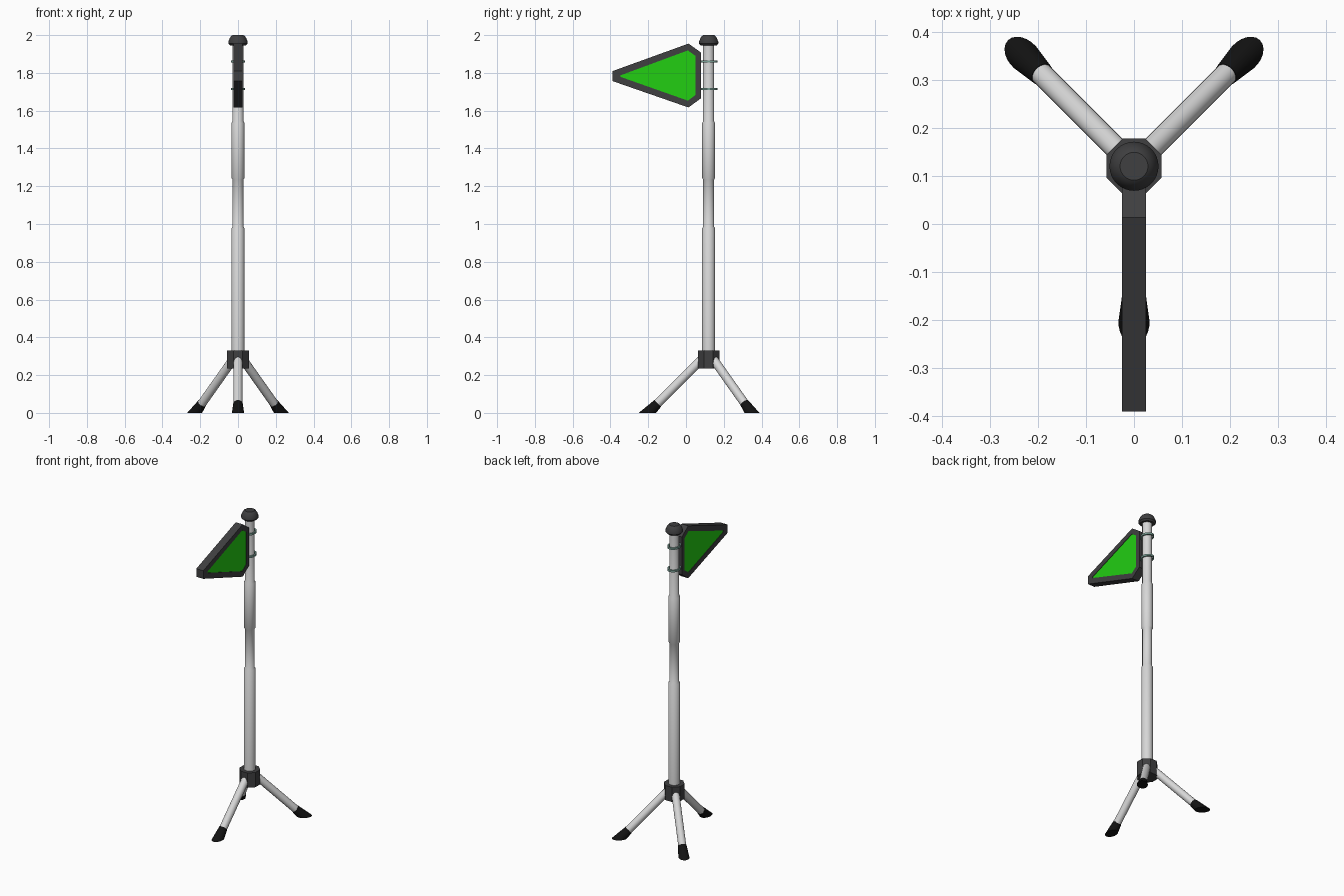
import bpy, bmesh, math
from mathutils import Vector, Matrix

if "Cube" in bpy.data.objects:
    bpy.data.objects.remove(bpy.data.objects["Cube"])

PY = 0.12  # pole axis y


def mat(name, r, g, b):
    m = bpy.data.materials.new(name)
    m.diffuse_color = (r, g, b, 1)
    m.use_nodes = True
    m.node_tree.nodes["Principled BSDF"].inputs["Base Color"].default_value = m.diffuse_color
    return m


METAL = mat("light metal", 0.68, 0.68, 0.68)
DARK = mat("dark grey plastic", 0.05, 0.05, 0.052)
RUBBER = mat("black rubber", 0.006, 0.006, 0.006)
GREEN = mat("bright green", 0.016, 0.62, 0.006)
CLAMP = mat("grey green clamp", 0.2, 0.36, 0.31)


def finish(bm, name, mats, smooth=True):
    bmesh.ops.recalc_face_normals(bm, faces=bm.faces)
    me = bpy.data.meshes.new(name)
    bm.to_mesh(me)
    bm.free()
    for m in mats:
        me.materials.append(m)
    ob = bpy.data.objects.new(name, me)
    bpy.context.collection.objects.link(ob)
    if smooth:
        bpy.ops.object.select_all(action='DESELECT')
        ob.select_set(True)
        bpy.context.view_layer.objects.active = ob
        bpy.ops.object.shade_smooth_by_angle(angle=math.radians(35))
    return ob


def lathe(name, profile, m, n=32, turn=0.0, sx=1.0, closed=False, smooth=True):
    """Revolve (radius, z) points about the pole axis; ends are capped unless closed."""
    bm = bmesh.new()
    rings = []
    for r, z in profile:
        angs = [turn + 2 * math.pi * i / n for i in range(n)]
        rings.append([bm.verts.new((r * sx * math.cos(a), PY + r * math.sin(a), z)) for a in angs])
    pairs = list(zip(rings, rings[1:]))
    if closed:
        pairs.append((rings[-1], rings[0]))
    for a, b in pairs:
        for i in range(n):
            j = (i + 1) % n
            bm.faces.new((a[i], a[j], b[j], b[i]))
    if not closed:
        bm.faces.new(rings[0])
        bm.faces.new(rings[-1])
    return finish(bm, name, [m], smooth)


# telescopic pole
lathe("pole", [(0.034, 0.26), (0.034, 0.978), (0.029, 0.986), (0.029, 1.235),
               (0.034, 1.243), (0.034, 1.535), (0.029, 1.545), (0.029, 1.96)], METAL)
# top cap
lathe("top_cap", [(0.042, 1.945), (0.051, 1.955), (0.051, 1.965), (0.044, 1.983),
                  (0.036, 1.995), (0.029, 2.0)], DARK)
# octagonal hub
R8 = 0.0575 / math.cos(math.pi / 8)
lathe("hub", [(R8, 0.235), (R8, 0.33)], DARK, n=8, turn=math.pi / 8, smooth=False)
# bands holding the panel
for i, z in enumerate((1.715, 1.86)):
    lathe(f"clamp_{i + 1}", [(0.046, z - 0.006), (0.046, z + 0.006), (0.036, z + 0.006),
                             (0.036, z - 0.006)], CLAMP, sx=0.8, closed=True)


def rod(name, p, q, rp, rq, m, cut=False):
    """Tapered rod from p to q, optionally trimmed flat on the ground."""
    p, q = Vector(p), Vector(q)
    d = q - p
    bm = bmesh.new()
    M = Matrix.Translation((p + q) / 2) @ d.to_track_quat('Z', 'Y').to_matrix().to_4x4()
    bmesh.ops.create_cone(bm, cap_ends=True, segments=24, radius1=rp, radius2=rq,
                          depth=d.length, matrix=M)
    if cut:
        res = bmesh.ops.bisect_plane(bm, geom=bm.verts[:] + bm.edges[:] + bm.faces[:],
                                     plane_co=(0, 0, 0), plane_no=(0, 0, 1), clear_inner=True)
        edges = [e for e in res["geom_cut"] if isinstance(e, bmesh.types.BMEdge)]
        bmesh.ops.contextual_create(bm, geom=edges)
    return finish(bm, name, [m])


# legs and feet
for name, deg in (("front", -90), ("back_right", 45), ("back_left", 135)):
    c, s = math.cos(math.radians(deg)), math.sin(math.radians(deg))

    def at(r):  # point on the leg axis at a radial distance, 45 degree slope
        return (c * r, PY + s * r, 0.32 - r)

    rod(name + "_leg", at(0.03), at(0.28), 0.0235, 0.0235, METAL)
    rod(name + "_foot", at(0.27), at(0.39), 0.025, 0.042, RUBBER, cut=True)

# signal panel: framed on both faces, green slightly recessed
outline = [(-0.39, 1.757), (-0.39, 1.809), (0.013, 1.955), (0.079, 1.908),
           (0.079, 1.665), (0.013, 1.617)]
inner = [(-0.347, 1.779), (-0.347, 1.787), (0.01, 1.919), (0.05, 1.89),
         (0.05, 1.683), (0.01, 1.653)]
bm = bmesh.new()
sides = []
for x in (-0.025, 0.025):
    xi = x * 0.9
    o = [bm.verts.new((x, y, z)) for y, z in outline]
    lip = [bm.verts.new((x, y, z)) for y, z in inner]
    deep = [bm.verts.new((xi, y, z)) for y, z in inner]
    for i in range(6):
        j = (i + 1) % 6
        bm.faces.new((o[i], o[j], lip[j], lip[i]))
        bm.faces.new((lip[i], lip[j], deep[j], deep[i]))
    bm.faces.new(deep).material_index = 1
    sides.append(o)
for i in range(6):
    j = (i + 1) % 6
    bm.faces.new((sides[0][i], sides[0][j], sides[1][j], sides[1][i]))
finish(bm, "signal_panel", [DARK, GREEN], smooth=False)
